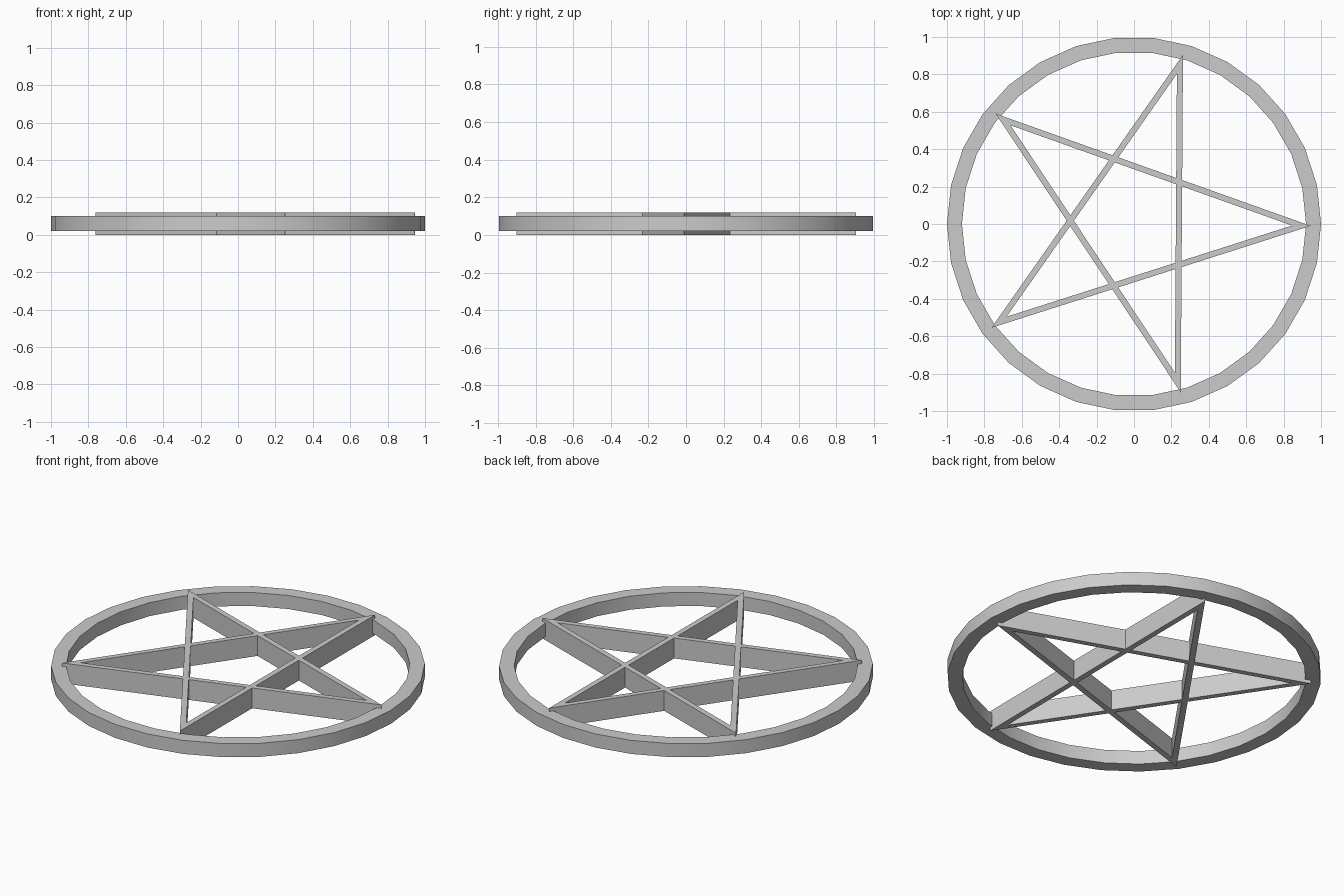
import bpy, bmesh, math
from mathutils import Vector

if "Cube" in bpy.data.objects:
    bpy.data.objects.remove(bpy.data.objects["Cube"])

# Ring: 30-sided band with rectangular section
SIDES, OUTER, INNER, Z0, Z1 = 30, 1.0, 0.92, 0.02, 0.10
bm = bmesh.new()
loops = []
for r, z in ((OUTER, Z0), (OUTER, Z1), (INNER, Z1), (INNER, Z0)):
    loops.append([bm.verts.new((r * math.cos(2 * math.pi * i / SIDES),
                                r * math.sin(2 * math.pi * i / SIDES), z))
                  for i in range(SIDES)])
for a in range(4):
    lo, hi = loops[a], loops[(a + 1) % 4]
    for i in range(SIDES):
        j = (i + 1) % SIDES
        bm.faces.new((lo[i], lo[j], hi[j], hi[i]))
bmesh.ops.recalc_face_normals(bm, faces=bm.faces)
mesh = bpy.data.meshes.new("ring")
bm.to_mesh(mesh)
bm.free()
ring = bpy.data.objects.new("ring", mesh)
bpy.context.collection.objects.link(ring)
bpy.context.view_layer.objects.active = ring
ring.select_set(True)
bpy.ops.object.shade_smooth_by_angle(angle=math.radians(30))

# Star: five crossing bars between tips, sharp at each tip
TIPS = [Vector(p) for p in ((0.945, -0.01), (0.262, 0.905), (-0.74, 0.59),
                            (-0.762, -0.555), (0.25, -0.90))]
WIDTH, HEIGHT = 0.032, 0.12


def line(k, inset):
    """Bar edge from tip k to tip k+2, moved towards the centre by inset."""
    a, b = TIPS[k % 5], TIPS[(k + 2) % 5]
    d = (b - a).normalized()
    return a + Vector((-d.y, d.x)) * inset, d


def cross(l1, l2):
    (p, d), (q, e) = l1, l2
    t = ((q.x - p.x) * e.y - (q.y - p.y) * e.x) / (d.x * e.y - d.y * e.x)
    return p + d * t


outline, holes, centre = [], [], []
for k in range(5):
    outline += [TIPS[k], cross(line(k, 0), line(k - 1, 0))]
    centre.append(cross(line(k, WIDTH), line(k - 1, WIDTH)))
    # Opening inside the point at tip k
    out, back, base = line(k, WIDTH), line(k - 2, WIDTH), line(k - 1, 0)
    holes.append([cross(out, back), cross(back, base), cross(base, out)])

curve = bpy.data.curves.new("star", 'CURVE')
curve.dimensions = '2D'
curve.fill_mode = 'BOTH'
curve.extrude = HEIGHT / 2
for pts in [outline, centre] + holes:
    s = curve.splines.new('POLY')
    s.points.add(len(pts) - 1)
    for p, co in zip(s.points, pts):
        p.co = (co.x, co.y, 0, 1)
    s.use_cyclic_u = True
star = bpy.data.objects.new("star", curve)
star.location.z = HEIGHT / 2
bpy.context.collection.objects.link(star)

# Turn the star into a flat-faced mesh
bpy.ops.object.select_all(action='DESELECT')
star.select_set(True)
bpy.context.view_layer.objects.active = star
bpy.ops.object.convert(target='MESH')
bpy.ops.object.shade_flat()
